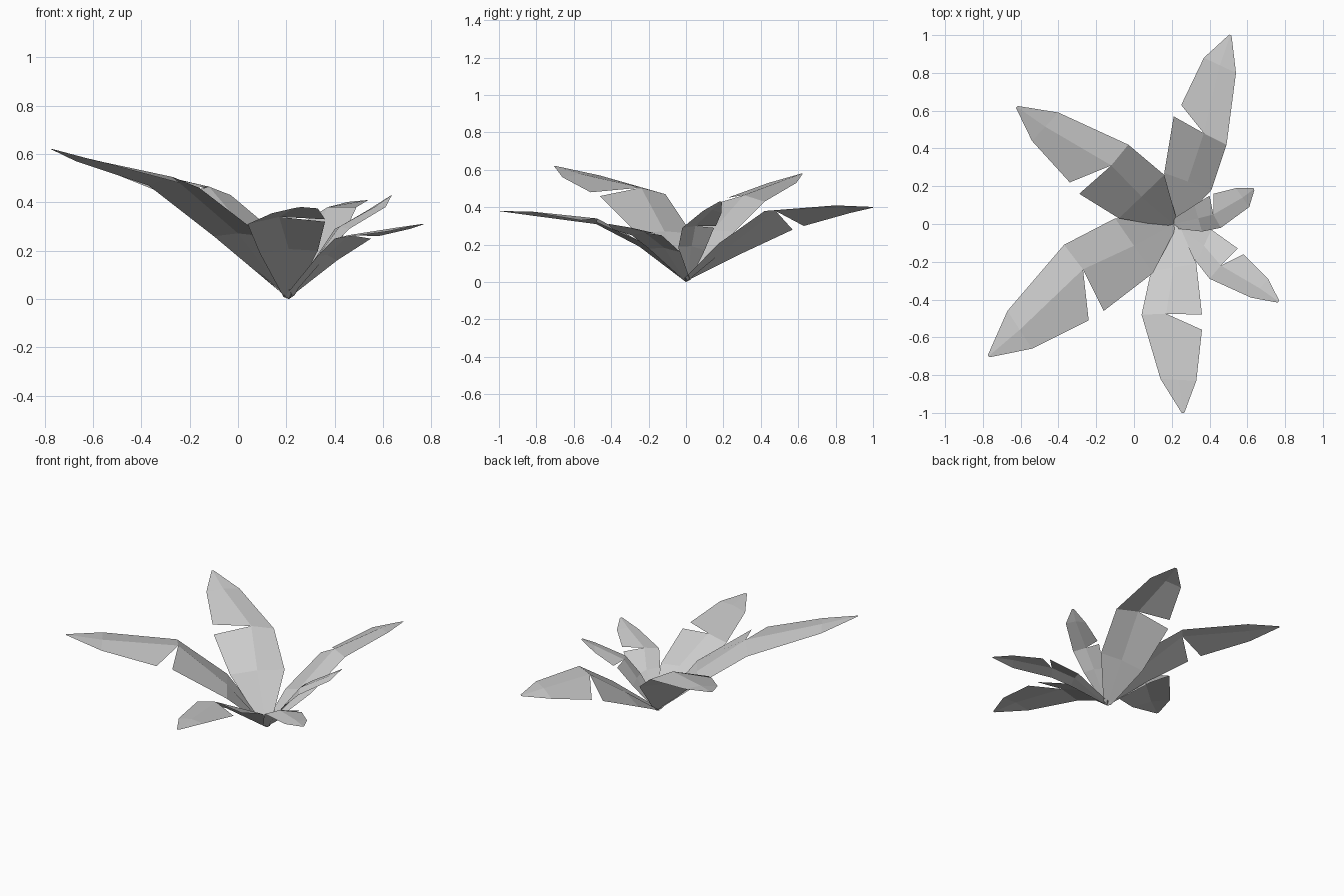
import bpy, bmesh
from mathutils import Vector

BASE = Vector((0.21, 0.0, 0.015))


def leaf(name, whole, torn, notch, tip):
    """Folded leaf: whole edge (3 points), torn edge (4 points, split at the
    notch on the midrib) and a tip."""
    w1, w2, w3 = [Vector(p) for p in whole]
    t1, t2a, t2b, t3 = [Vector(p) for p in torn]
    n, tip = Vector(notch), Vector(tip)
    lift = Vector((0, 0, 0.012))
    r1 = (w1 + t1) / 2 + lift
    r3 = (w3 + t3) / 2 + lift
    # narrow stem end and blunt tip
    side = (w1 - t1).normalized()
    w0, t0 = BASE + side * 0.025, BASE - side * 0.025
    r0 = BASE - Vector((0, 0, 0.015))
    w4, t4 = tip + side * 0.007, tip - side * 0.007

    bm = bmesh.new()
    cache = {}

    def vert(p):
        key = tuple(round(c, 5) for c in p)
        if key not in cache:
            cache[key] = bm.verts.new(p)
        return cache[key]

    quads = [(r0, w0, w1, r1), (r1, w1, w2, n), (n, w2, w3, r3), (r3, w3, w4, tip),
             (t0, r0, r1, t1), (t1, r1, n, t2a), (t2b, n, r3, t3), (t3, r3, tip, t4)]
    for q in quads:
        bm.faces.new([vert(p) for p in q])
    bm.normal_update()
    # upper side faces up
    if sum(f.normal.z for f in bm.faces) < 0:
        bmesh.ops.reverse_faces(bm, faces=bm.faces[:])
    mesh = bpy.data.meshes.new(name)
    bm.to_mesh(mesh)
    bm.free()
    bpy.context.collection.objects.link(bpy.data.objects.new(name, mesh))


# long leaves at the back and left
leaf("leaf_back",
     [(0.41, 0.18, 0.21), (0.49, 0.42, 0.38), (0.54, 0.80, 0.41)],
     [(0.16, 0.27, 0.14), (0.21, 0.57, 0.28), (0.25, 0.63, 0.30), (0.37, 0.88, 0.37)],
     (0.37, 0.48, 0.38), (0.51, 1.0, 0.40))
leaf("leaf_back_left",
     [(0.16, 0.26, 0.27), (-0.03, 0.42, 0.43), (-0.40, 0.59, 0.53)],
     [(-0.08, 0.03, 0.26), (-0.29, 0.16, 0.42), (-0.34, 0.22, 0.45), (-0.54, 0.44, 0.53)],
     (-0.12, 0.31, 0.465), (-0.62, 0.62, 0.58))
leaf("leaf_front_left",
     [(-0.10, 0.03, 0.26), (-0.37, -0.11, 0.47), (-0.67, -0.46, 0.57)],
     [(0.10, -0.26, 0.26), (-0.16, -0.46, 0.46), (-0.24, -0.51, 0.48), (-0.54, -0.66, 0.56)],
     (-0.27, -0.24, 0.505), (-0.77, -0.70, 0.62))
# front leaf
leaf("leaf_front",
     [(0.09, -0.25, 0.19), (0.04, -0.48, 0.31), (0.14, -0.82, 0.355)],
     [(0.33, -0.21, 0.20), (0.36, -0.48, 0.32), (0.36, -0.56, 0.33), (0.33, -0.83, 0.375)],
     (0.17, -0.475, 0.34), (0.26, -1.0, 0.38))
# short leaves on the right
leaf("leaf_back_right",
     [(0.36, -0.04, 0.19), (0.46, -0.02, 0.29), (0.61, 0.09, 0.38)],
     [(0.32, 0.10, 0.17), (0.40, 0.15, 0.29), (0.42, 0.16, 0.30), (0.54, 0.19, 0.37)],
     (0.42, 0.05, 0.30), (0.635, 0.185, 0.43))
leaf("leaf_front_right",
     [(0.33, -0.20, 0.18), (0.40, -0.29, 0.25), (0.62, -0.39, 0.28)],
     [(0.41, -0.03, 0.16), (0.55, -0.13, 0.25), (0.58, -0.16, 0.26), (0.71, -0.29, 0.29)],
     (0.46, -0.22, 0.265), (0.765, -0.41, 0.31))
